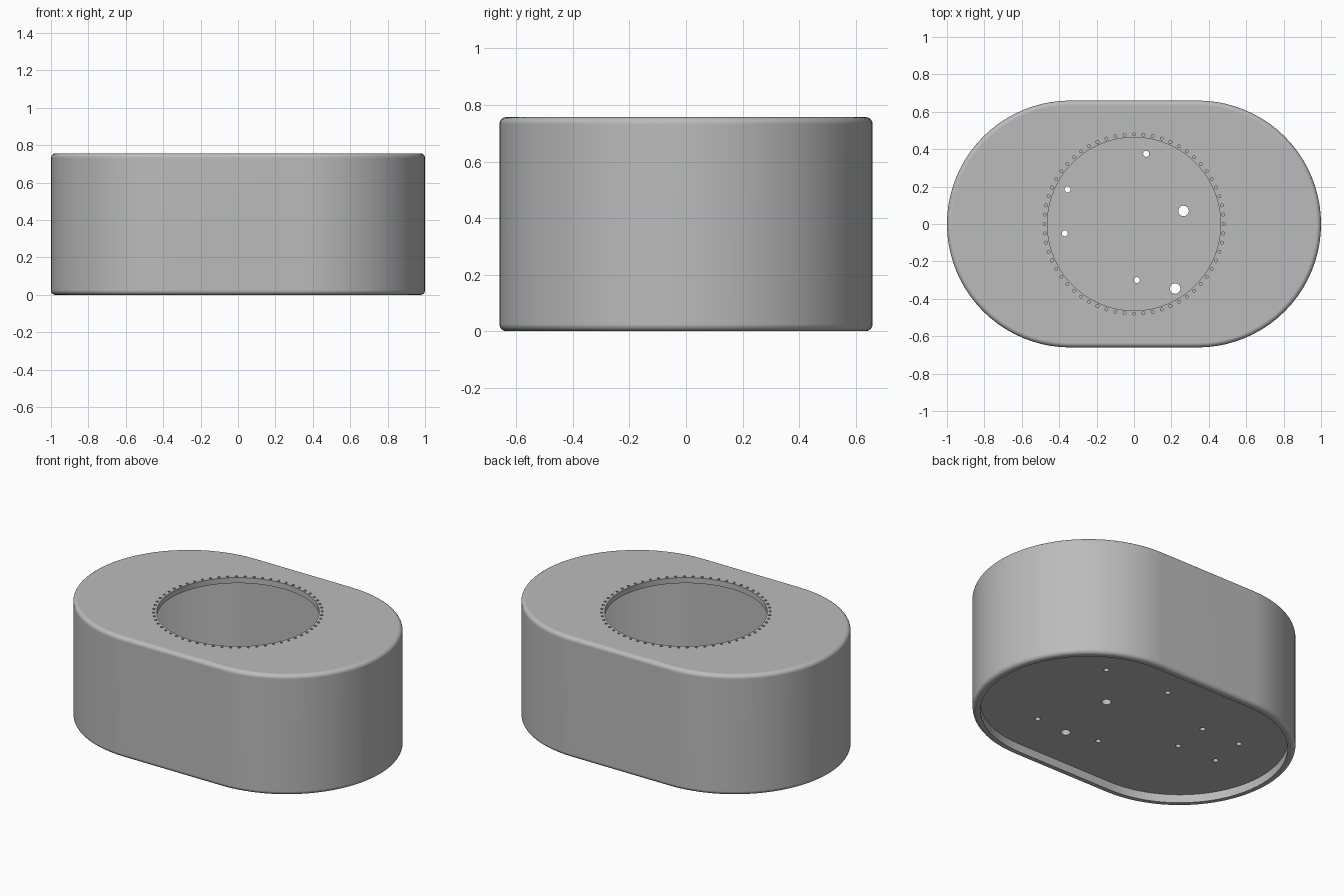
import bpy
import bmesh
from math import cos, sin, pi, radians

if "Cube" in bpy.data.objects:
    bpy.data.objects.remove(bpy.data.objects["Cube"])

HEIGHT, RADIUS, HALF_STRAIGHT = 0.757, 0.66, 0.34
WALL, LID, FILLET = 0.045, 0.035, 0.025
OPENING = 0.463

grey = bpy.data.materials.new("plain_grey")
grey.use_nodes = True
grey.diffuse_color = (0.5, 0.5, 0.5, 1)
grey.node_tree.nodes["Principled BSDF"].inputs["Base Color"].default_value = (0.5, 0.5, 0.5, 1)


def finish(name, bm):
    bmesh.ops.recalc_face_normals(bm, faces=bm.faces)
    mesh = bpy.data.meshes.new(name)
    bm.to_mesh(mesh)
    bm.free()
    mesh.materials.append(grey)
    obj = bpy.data.objects.new(name, mesh)
    bpy.context.collection.objects.link(obj)
    return obj


def stadium(radius, z, steps=40):
    """Outline of two half circles joined by straight sides."""
    points = []
    for side, start in ((1, -pi / 2), (-1, pi / 2)):
        for i in range(steps + 1):
            a = start + pi * i / steps
            points.append((side * HALF_STRAIGHT + radius * cos(a), radius * sin(a), z))
    return points


def loft(name, layers):
    """Closed solid through stadium outlines given as (radius, z)."""
    bm = bmesh.new()
    rings = [[bm.verts.new(p) for p in stadium(r, z)] for r, z in layers]
    for low, high in zip(rings, rings[1:]):
        for i in range(len(low)):
            j = (i + 1) % len(low)
            bm.faces.new((low[i], low[j], high[j], high[i]))
    bm.faces.new(rings[0][::-1])
    bm.faces.new(rings[-1])
    return finish(name, bm)


def drills(name, holes, z_low, z_high, segments):
    """Upright cylinders at (x, y, radius)."""
    bm = bmesh.new()
    for x, y, r in holes:
        made = bmesh.ops.create_cone(bm, cap_ends=True, segments=segments,
                                     radius1=r, radius2=r, depth=z_high - z_low)
        bmesh.ops.translate(bm, verts=made["verts"], vec=(x, y, (z_low + z_high) / 2))
    return finish(name, bm)


def cut(obj, cutters):
    """Subtract the cutters, then remove them."""
    for c in cutters:
        c.hide_render = True
        mod = obj.modifiers.new("cut", "BOOLEAN")
        mod.operation, mod.solver, mod.object = "DIFFERENCE", "EXACT", c
    graph = bpy.context.evaluated_depsgraph_get()
    mesh = bpy.data.meshes.new_from_object(obj.evaluated_get(graph))
    obj.modifiers.clear()
    obj.data = mesh
    for c in cutters:
        bpy.data.objects.remove(c)


def smooth(obj):
    bpy.ops.object.select_all(action="DESELECT")
    obj.select_set(True)
    bpy.context.view_layer.objects.active = obj
    bpy.ops.object.shade_smooth_by_angle(angle=radians(30))
    obj.modifiers.new("even_normals", "WEIGHTED_NORMAL").keep_sharp = True


# Housing: rounded outer body, hollow and open below
arc = [pi / 2 * i / 6 for i in range(7)]
inner = RADIUS - FILLET
layers = [(inner + FILLET * sin(a), FILLET * (1 - cos(a))) for a in arc]
layers += [(inner + FILLET * cos(a), HEIGHT - FILLET * (1 - sin(a))) for a in arc]
housing = loft("housing", layers)
cavity = loft("cavity_cutter", [(RADIUS - WALL, -0.1), (RADIUS - WALL, HEIGHT - LID)])

# Round opening in the lid and the ring of small holes around it
opening = drills("opening_cutter", [(0, 0, OPENING)], HEIGHT - 0.1, HEIGHT + 0.1, 96)
ring = [(0.48 * cos(2 * pi * i / 60), 0.48 * sin(2 * pi * i / 60), 0.008) for i in range(60)]
ring_holes = drills("ring_cutter", ring, HEIGHT - 0.1, HEIGHT + 0.1, 12)
cut(housing, [cavity, opening, ring_holes])
smooth(housing)

# Recessed base plate with mounting holes
base_plate = loft("base_plate", [(RADIUS - WALL + 0.005, 0.052), (RADIUS - WALL + 0.005, 0.09)])
small = [(0.065, 0.375), (-0.355, 0.185), (-0.37, -0.05), (0.015, -0.3),
         (0.5, 0.35), (0.44, -0.33), (-0.62, 0.19), (-0.64, -0.04)]
large = [(0.265, 0.07), (0.22, -0.345)]
holes = [(x, y, 0.016) for x, y in small] + [(x, y, 0.028) for x, y in large]
cut(base_plate, [drills("plate_cutter", holes, 0, 0.2, 24)])
smooth(base_plate)
